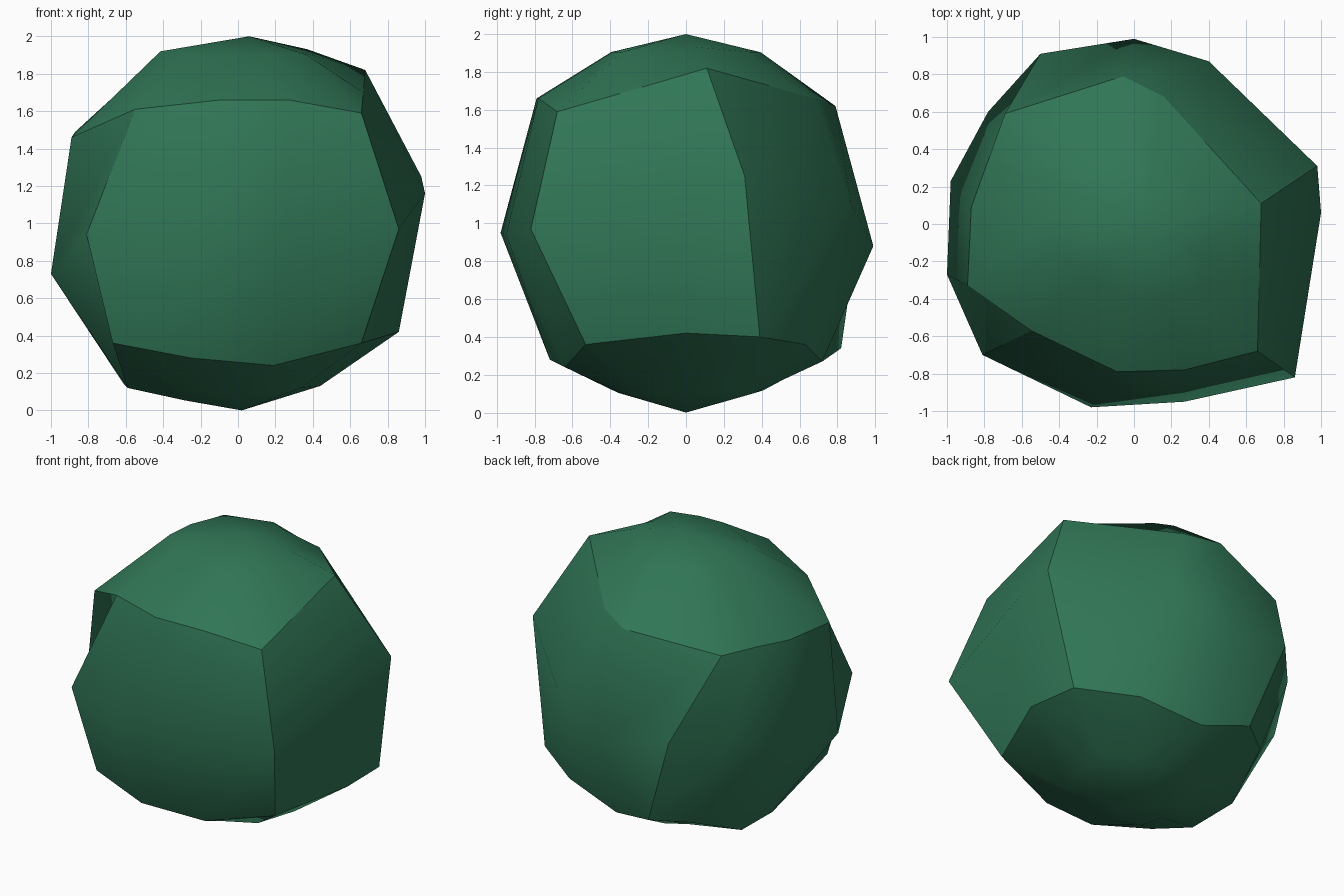
import bpy
import bmesh
from mathutils import Vector

default_cube = bpy.data.objects.get("Cube")
if default_cube:
    bpy.data.objects.remove(default_cube, do_unlink=True)

# One flat colour for the whole stone
green = bpy.data.materials.new("deep_green")
green.use_nodes = True
colour = (0.03, 0.18, 0.092, 1)
green.diffuse_color = colour
green.node_tree.nodes["Principled BSDF"].inputs["Base Color"].default_value = colour

# Three uneven rings, counted clockwise from the front corner on the +x side
upper_ring = [
    (.66, -.68, 1.59), (.27, -.78, 1.66), (-.09, -.79, 1.66), (-.55, -.57, 1.61),
    (-.89, -.33, 1.46), (-.87, .09, 1.49), (-.78, .34, 1.51), (-.69, .59, 1.52),
    (-.06, .79, 1.62), (.16, .68, 1.66), (.68, .11, 1.82), (.67, -.3, 1.7)]
middle_ring = [
    (.86, -.82, .97), (.27, -.95, .94), (-.23, -.98, .95), (-.81, -.7, .94),
    (-1, -.27, .73), (-.98, .23, .79), (-.78, .6, .95), (-.5, .91, .97),
    (0, .99, .88), (.4, .87, 1.11), (.98, .31, 1.25), (1, .06, 1.16)]
lower_ring = [
    (.66, -.53, .36), (.19, -.64, .24), (-.25, -.72, .28), (-.67, -.62, .36),
    (-.59, -.12, .12), (-.61, .25, .14), (-.5, .66, .32), (-.28, .82, .34),
    (.04, .72, .27), (.47, .63, .36), (.83, .39, .4), (.86, 0, .42)]
seam_columns = (0, 3, 7, 10)      # creases between front, -x, back and +x panels

bm = bmesh.new()


def add_ring(points):
    return [bm.verts.new(p) for p in points]


def bridge(ring_a, ring_b):
    """Join two rings of equal length with quads."""
    count = len(ring_a)
    for i in range(count):
        j = (i + 1) % count
        bm.faces.new((ring_a[i], ring_a[j], ring_b[j], ring_b[i]))


def add_dome(rim, apex, bulge):
    """Close a rim with a rounded cap: one halfway ring and an apex."""
    apex = Vector(apex)
    halfway = []
    for vert in rim:
        point = vert.co.lerp(apex, 0.5)
        rise = apex.z - vert.co.z
        point.z += bulge * rise * abs(rise)
        halfway.append(point)
    inner = add_ring(halfway)
    bridge(rim, inner)
    tip = bm.verts.new(apex)
    for i, vert in enumerate(inner):
        bm.faces.new((vert, inner[(i + 1) % len(inner)], tip))


def crease(vert_a, vert_b):
    bm.edges.get((vert_a, vert_b)).smooth = False


# Side panels
upper, middle, lower = map(add_ring, (upper_ring, middle_ring, lower_ring))
bridge(upper, middle)
bridge(middle, lower)

# Rounded top and bottom panels
add_dome(upper, (.06, 0, 2), 0.65)
add_dome(lower, (.02, 0, 0), 0.45)

# Sharp borders around every panel
for ring in (upper, lower):
    for i, vert in enumerate(ring):
        crease(vert, ring[i - 1])
for column in seam_columns:
    crease(upper[column], middle[column])
    crease(middle[column], lower[column])

for face in bm.faces:
    face.smooth = True
bmesh.ops.recalc_face_normals(bm, faces=bm.faces[:])

mesh = bpy.data.meshes.new("faceted_stone")
bm.to_mesh(mesh)
bm.free()
mesh.materials.append(green)
stone = bpy.data.objects.new("faceted_stone", mesh)
bpy.context.collection.objects.link(stone)
